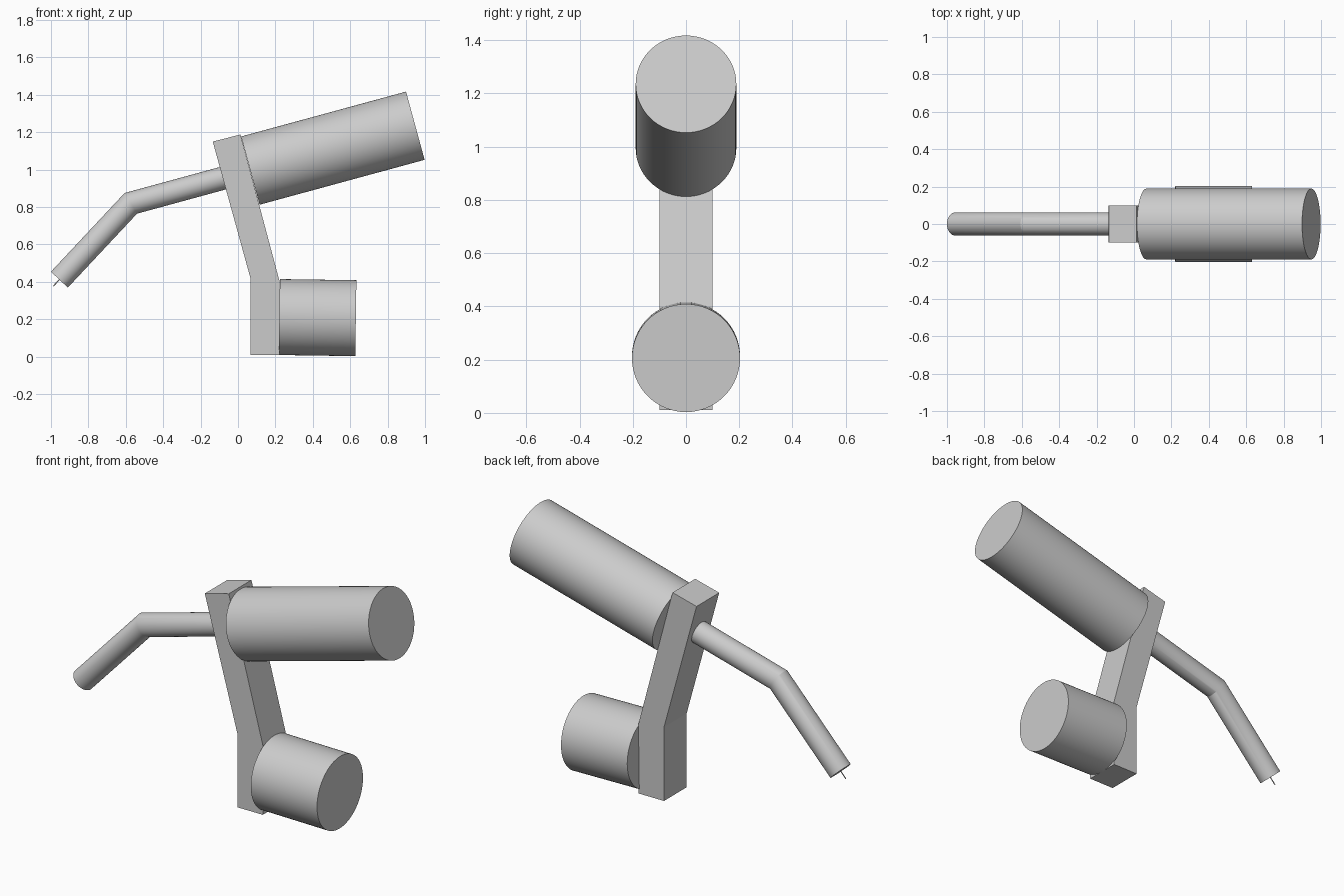
import bpy, bmesh, math
from mathutils import Vector

if "Cube" in bpy.data.objects:
    bpy.data.objects.remove(bpy.data.objects["Cube"])

grey = bpy.data.materials.new("light_grey")
grey.diffuse_color = (0.6, 0.6, 0.6, 1)
grey.use_nodes = True
grey.node_tree.nodes["Principled BSDF"].inputs["Base Color"].default_value = grey.diffuse_color


def finish(name, bm, smooth):
    bmesh.ops.recalc_face_normals(bm, faces=bm.faces)
    me = bpy.data.meshes.new(name)
    bm.to_mesh(me)
    bm.free()
    me.materials.append(grey)
    ob = bpy.data.objects.new(name, me)
    bpy.context.collection.objects.link(ob)
    if smooth:
        bpy.ops.object.select_all(action='DESELECT')
        ob.select_set(True)
        bpy.context.view_layer.objects.active = ob
        bpy.ops.object.shade_smooth_by_angle(angle=math.radians(25))
    return ob


def rod(name, path, radius, sides=64):
    """Round rod along (x, z) points, with mitred corners and flat caps."""
    pts = [Vector((x, 0, z)) for x, z in path]
    dirs = [(b - a).normalized() for a, b in zip(pts, pts[1:])]
    bm = bmesh.new()
    rings = []
    for i, p in enumerate(pts):
        d = dirs[max(i - 1, 0)]
        n = (d + dirs[min(i, len(dirs) - 1)]).normalized()
        u, v = Vector((0, 1, 0)), d.cross(Vector((0, 1, 0)))
        ring = []
        for k in range(sides):
            t = math.tau * k / sides
            o = radius * (math.cos(t) * u + math.sin(t) * v)
            o -= d * (o.dot(n) / d.dot(n))      # slide onto the mitre plane
            ring.append(bm.verts.new(p + o))
        rings.append(ring)
    for a, b in zip(rings, rings[1:]):
        for k in range(sides):
            j = (k + 1) % sides
            bm.faces.new((a[k], a[j], b[j], b[k]))
    bm.faces.new(rings[0])
    bm.faces.new(rings[-1])
    return finish(name, bm, True)


# Bent bracket: side profile extruded across y
profile = [(0.066, 0.01), (0.223, 0.01), (0.223, 0.40),
           (0.013, 1.188), (-0.135, 1.15), (0.066, 0.422)]
bm = bmesh.new()
face = bm.faces.new([bm.verts.new((x, -0.1, z)) for x, z in profile])
ext = bmesh.ops.extrude_face_region(bm, geom=[face])
bmesh.ops.translate(bm, vec=(0, 0.2, 0),
                    verts=[g for g in ext["geom"] if isinstance(g, bmesh.types.BMVert)])
finish("bracket", bm, False)

# Handle body, lower drum, bent neck and the wire at its tip
rod("main_barrel", [(0.066, 0.995), (0.948, 1.235)], 0.189)
rod("lower_drum", [(0.221, 0.212), (0.63, 0.206)], 0.203)
rod("bent_neck", [(-0.06, 0.96), (-0.573, 0.82), (-0.955, 0.412)], 0.062, 48)
rod("tip_wire", [(-0.945, 0.423), (-0.988, 0.377)], 0.003, 12)
